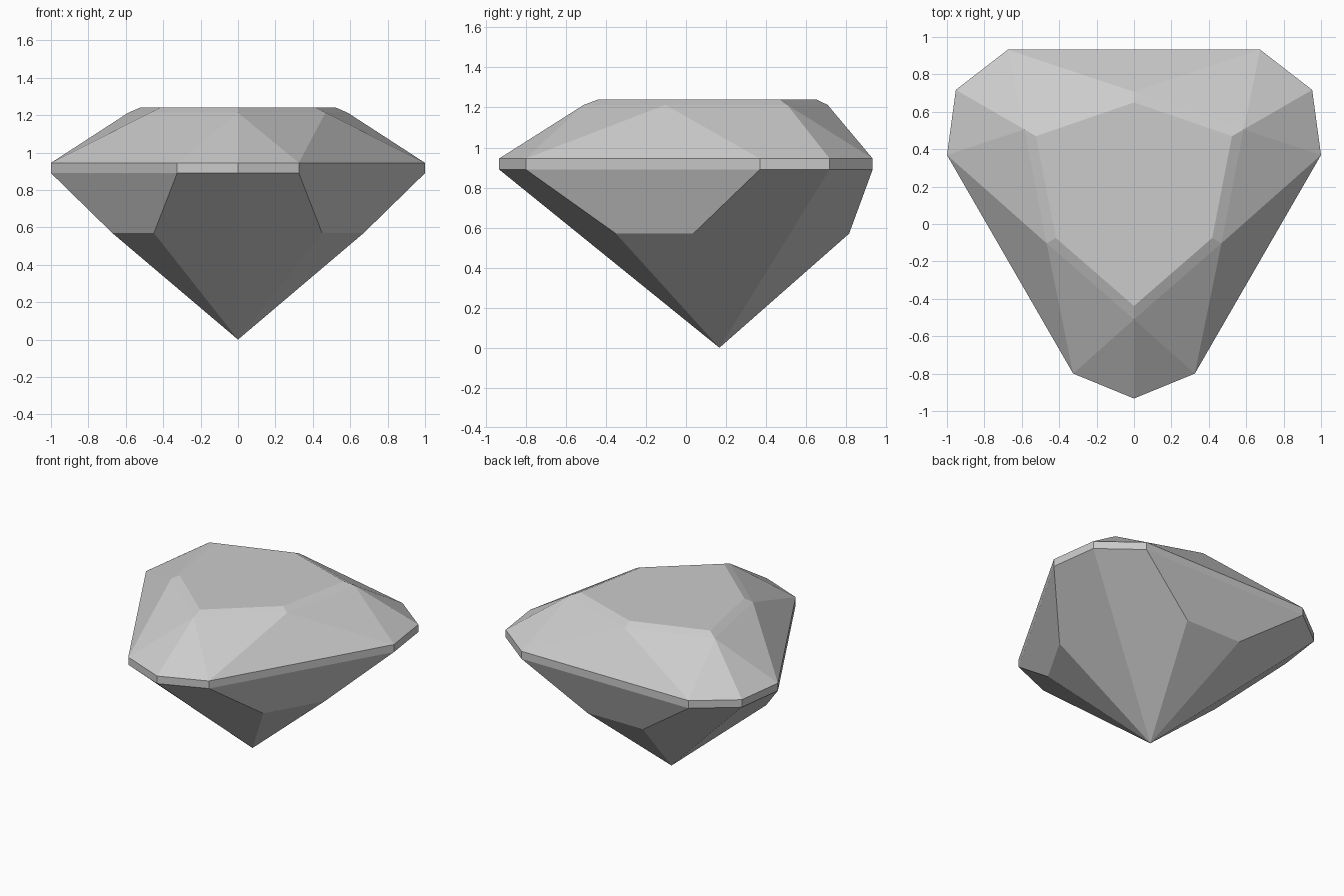
import bpy, bmesh
from math import sin, cos, radians

if "Cube" in bpy.data.objects:
    bpy.data.objects.remove(bpy.data.objects["Cube"], do_unlink=True)

CENTRE_Y = 0.167

stone = bpy.data.materials.new("pale_grey_stone")
stone.use_nodes = True
colour = (0.6, 0.6, 0.6, 1)
stone.diffuse_color = colour
stone.node_tree.nodes["Principled BSDF"].inputs["Base Color"].default_value = colour

bm = bmesh.new()


def ring(z, *spots):
    """Repeat (radius, angle from the corner) spots around the three corners."""
    verts = []
    for k in range(3):
        for radius, angle in spots:
            a = radians(-90 + 120 * k + angle)
            verts.append(bm.verts.new((radius * cos(a), CENTRE_Y + radius * sin(a), z)))
    return verts


# Rings from the table down to the culet
outline = ((1.02, -18.6), (1.1, 0), (1.02, 18.6))
table = ring(1.24, (0.605, 0), (0.483, 60))
bevel = ring(1.213, (0.677, 0), (0.54, 60))
girdle_top = ring(0.945, *outline)
girdle_low = ring(0.89, *outline)
belly = ring(0.57, (0.685, -41), (0.685, 41))
culet = bm.verts.new((0, CENTRE_Y, 0))

face = bm.faces.new

# Table, its narrow bevel and the girdle band
face(table)
for i in range(6):
    j = (i + 1) % 6
    face((bevel[i], bevel[j], table[j], table[i]))
for i in range(9):
    j = (i + 1) % 9
    face((girdle_low[i], girdle_low[j], girdle_top[j], girdle_top[i]))

for k in range(3):
    # Crown facets: corner pair, large side triangle and the two between them
    left, mid, right = girdle_top[3 * k:3 * k + 3]
    after = girdle_top[(3 * k + 3) % 9]
    corner, side = bevel[2 * k], bevel[2 * k + 1]
    next_corner = bevel[(2 * k + 2) % 6]
    face((left, mid, corner))
    face((mid, right, corner))
    face((corner, right, side))
    face((right, after, side))
    face((side, after, next_corner))

    # Pavilion facets: corner kites, side trapezoid and triangle to the culet
    left, mid, right = girdle_low[3 * k:3 * k + 3]
    after = girdle_low[(3 * k + 3) % 9]
    b_left, b_right = belly[2 * k:2 * k + 2]
    b_after = belly[(2 * k + 2) % 6]
    face((left, b_left, culet, mid))
    face((mid, culet, b_right, right))
    face((right, b_right, b_after, after))
    face((b_right, culet, b_after))

bmesh.ops.recalc_face_normals(bm, faces=bm.faces)
mesh = bpy.data.meshes.new("gemstone")
bm.to_mesh(mesh)
bm.free()
mesh.materials.append(stone)
gem = bpy.data.objects.new("gemstone", mesh)
bpy.context.scene.collection.objects.link(gem)
